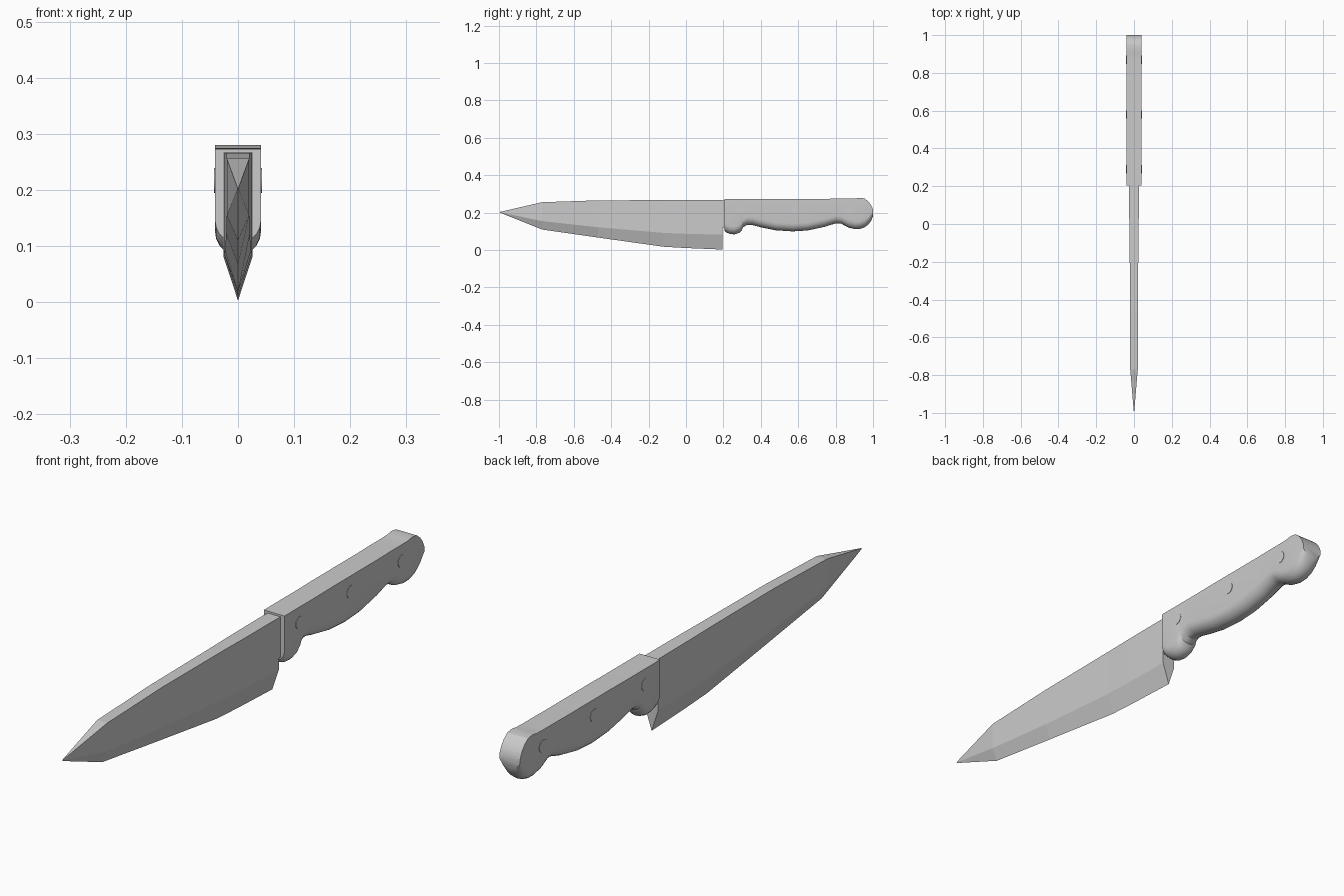
import bpy, bmesh, math
from mathutils import Matrix

if "Cube" in bpy.data.objects:
    bpy.data.objects.remove(bpy.data.objects["Cube"])


def finish(name, bm):
    bmesh.ops.recalc_face_normals(bm, faces=bm.faces)
    me = bpy.data.meshes.new(name)
    bm.to_mesh(me)
    bm.free()
    ob = bpy.data.objects.new(name, me)
    bpy.context.collection.objects.link(ob)
    return ob


def smooth(ob, degrees):
    bpy.ops.object.select_all(action='DESELECT')
    ob.select_set(True)
    bpy.context.view_layer.objects.active = ob
    bpy.ops.object.shade_smooth_by_angle(angle=math.radians(degrees))


def loft(name, rings):
    bm = bmesh.new()
    loops = [[bm.verts.new(p) for p in ring] for ring in rings]
    n = len(loops[0])
    for a, b in zip(loops, loops[1:]):
        for i in range(n):
            j = (i + 1) % n
            bm.faces.new((a[i], a[j], b[j], b[i]))
    bm.faces.new(loops[0])
    bm.faces.new(loops[-1])
    bmesh.ops.remove_doubles(bm, verts=bm.verts, dist=0.0001)
    return finish(name, bm)


# Blade: spine, bevel line and cutting edge at each station
# (y, spine z, bevel z, edge z, half width)
blade_stations = [
    (-0.995, 0.204, 0.202, 0.200, 0.001),
    (-0.77, 0.256, 0.155, 0.110, 0.020),
    (-0.47, 0.266, 0.122, 0.067, 0.021),
    (-0.12, 0.267, 0.092, 0.018, 0.023),
    (0.00, 0.267, 0.087, 0.011, 0.025),
    (0.195, 0.267, 0.082, 0.003, 0.026),
]
loft("blade", [
    [(-w, y, t), (w, y, t), (w, y, b), (0, y, e), (-w, y, b)]
    for y, t, b, e, w in blade_stations])

# Short tang that carries the blade into the handle
loft("tang", [
    [(-0.025, y, 0.266), (0.025, y, 0.266), (0.025, y, 0.12), (-0.025, y, 0.12)]
    for y in (0.194, 0.25)])

# Handle: flat top and sides with a rounded belly (y, top z, bottom z)
handle_stations = [
    (0.205, 0.273, 0.105), (0.215, 0.273, 0.095), (0.235, 0.273, 0.086),
    (0.26, 0.273, 0.084), (0.285, 0.273, 0.092), (0.298, 0.273, 0.105),
    (0.305, 0.273, 0.122), (0.325, 0.273, 0.134), (0.355, 0.273, 0.134),
    (0.40, 0.273, 0.122), (0.48, 0.274, 0.106), (0.57, 0.274, 0.100),
    (0.65, 0.274, 0.105), (0.74, 0.274, 0.124), (0.80, 0.275, 0.143),
    (0.83, 0.275, 0.141), (0.87, 0.275, 0.120), (0.905, 0.276, 0.112),
    (0.93, 0.280, 0.113), (0.955, 0.276, 0.122), (0.975, 0.260, 0.137),
    (0.99, 0.240, 0.157), (1.0, 0.217, 0.180),
]


def handle_ring(y, top, bottom, w=0.041, segs=10):
    h = min(0.042, (top - bottom) * 0.7)
    ring = [(-w, y, top), (w, y, top)]
    for i in range(segs + 1):
        a = math.pi * i / segs
        ring.append((w * math.cos(a), y, bottom + h - h * math.sin(a)))
    return ring


handle = loft("handle", [handle_ring(*s) for s in handle_stations])
smooth(handle, 28)

# Rivets: three shallow discs through the handle
for i, y in enumerate((0.29, 0.58, 0.87)):
    bm = bmesh.new()
    bmesh.ops.create_cone(
        bm, cap_ends=True, segments=20, radius1=0.022, radius2=0.022, depth=0.085,
        matrix=Matrix.Translation((0, y, 0.217)) @ Matrix.Rotation(math.pi / 2, 4, 'Y'))
    smooth(finish(f"rivet_{i + 1}", bm), 30)
